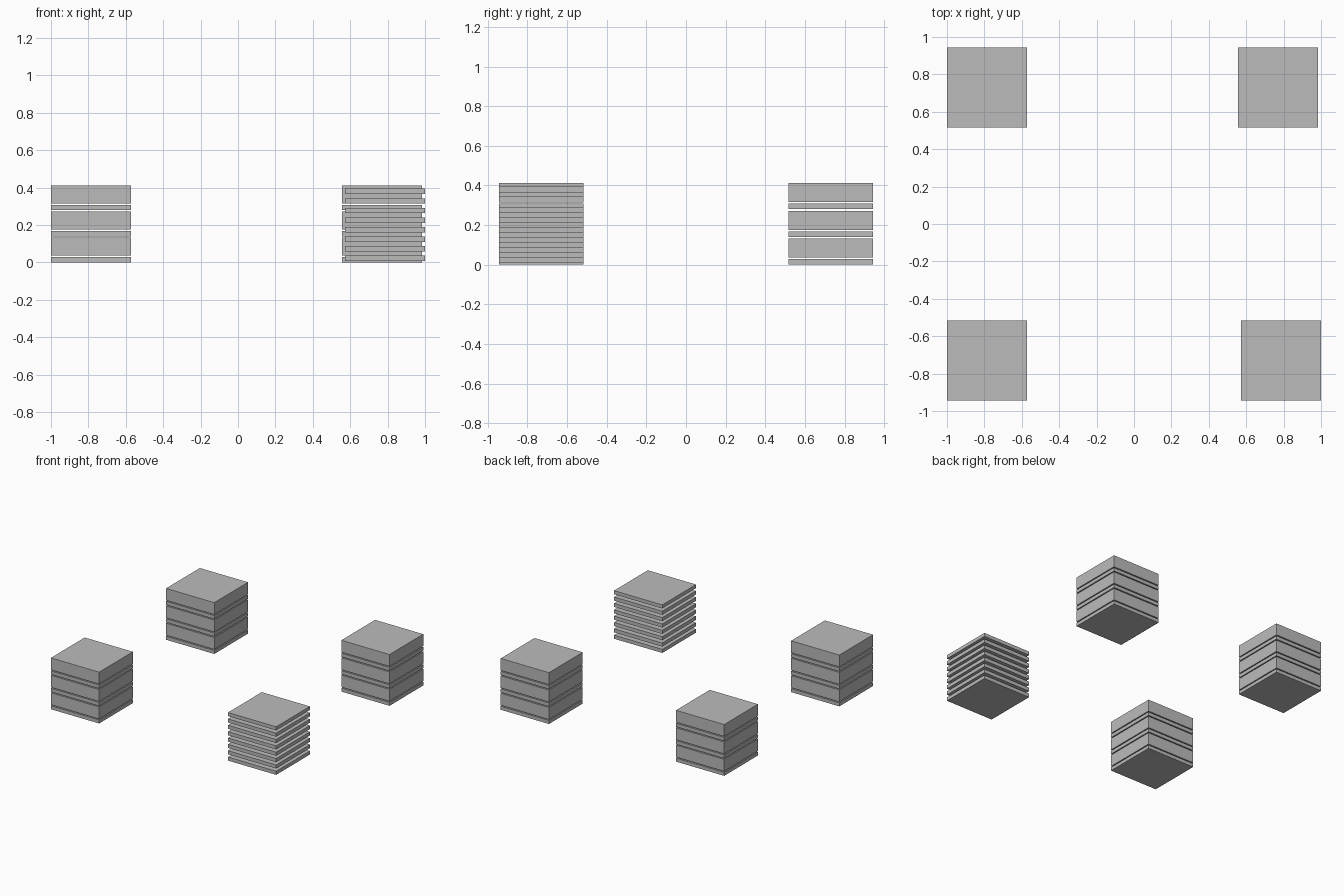
import bpy

cube = bpy.data.objects.get("Cube")
if cube:
    bpy.data.objects.remove(cube, do_unlink=True)

SIDE = 0.428      # width and depth of every slab
THIN = 0.028
THICK = 0.096
GAP = 0.008

grey = bpy.data.materials.new("plain_grey")
grey.use_nodes = True
grey.diffuse_color = (0.5, 0.5, 0.5, 1)
grey.node_tree.nodes["Principled BSDF"].inputs["Base Color"].default_value = (0.5, 0.5, 0.5, 1)


def slab(name, x, y, bottom, height):
    """Flat square block resting at the given height."""
    bpy.ops.mesh.primitive_cube_add(size=1, location=(x, y, bottom + height / 2))
    obj = bpy.context.object
    obj.name = name
    obj.scale = (SIDE, SIDE, height)
    bpy.ops.object.transform_apply(location=False, rotation=False, scale=True)
    obj.data.materials.append(grey)


# Three stacks of alternating thin plates and thick blocks
stacks = {
    "front_right": (-0.786, -0.73),
    "back_right": (-0.786, 0.73),
    "back_left": (0.77, 0.73),
}
for corner, (x, y) in stacks.items():
    z = 0
    for level in range(3):
        slab(f"{corner}_plate_{level + 1}", x, y, z, THIN)
        z += THIN + GAP
        slab(f"{corner}_block_{level + 1}", x, y, z, THICK)
        z += THICK + GAP

# One stack of evenly spaced thin plates
for level in range(8):
    slab(f"front_left_plate_{level + 1}", 0.786, -0.73, 0.008 + level * 0.051, THIN + 0.001)
